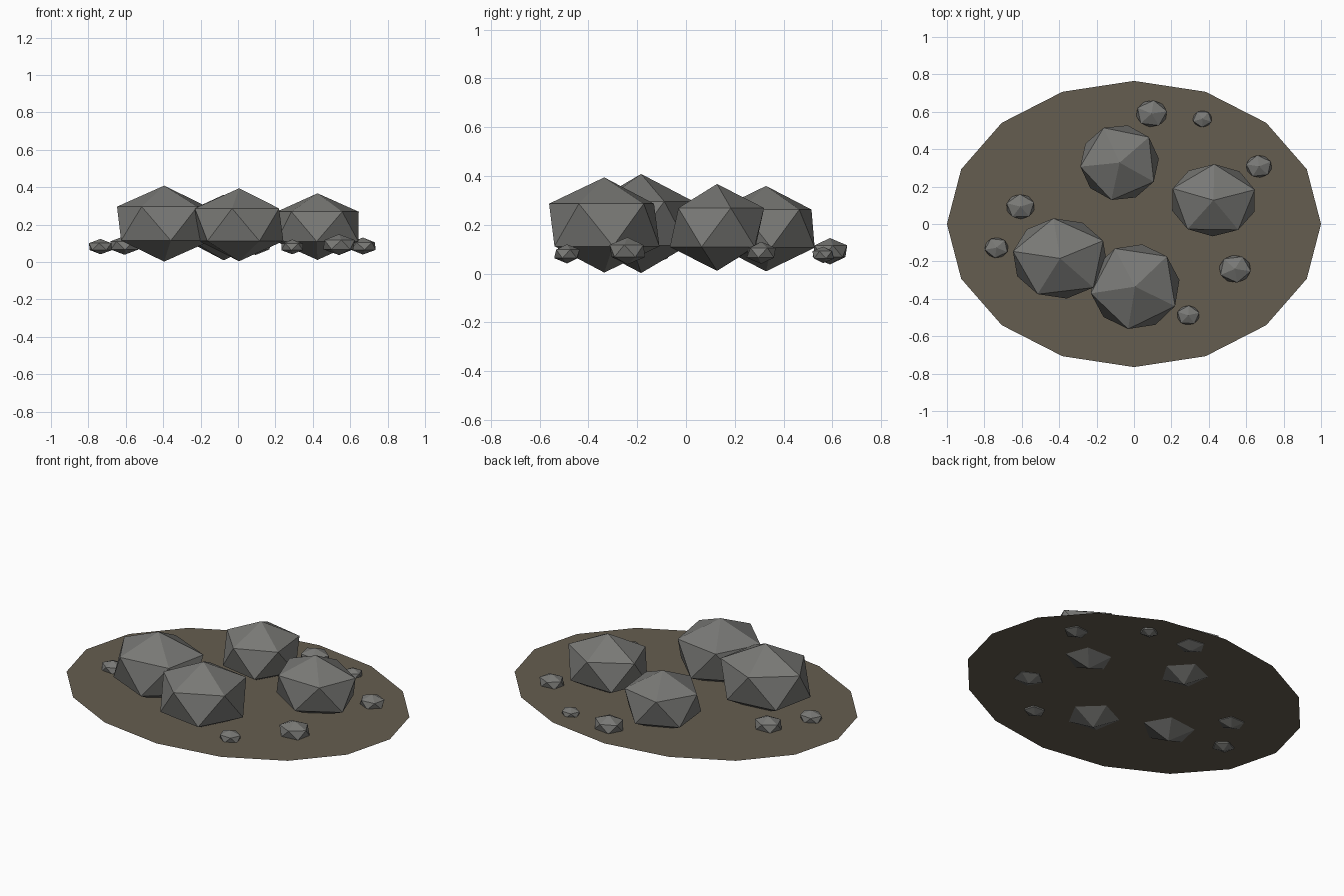
import bpy
from math import radians
from mathutils import Matrix

if "Cube" in bpy.data.objects:
    bpy.data.objects.remove(bpy.data.objects["Cube"])


def material(name, color):
    m = bpy.data.materials.new(name)
    m.diffuse_color = (*color, 1)
    m.use_nodes = True
    m.node_tree.nodes["Principled BSDF"].inputs["Base Color"].default_value = m.diffuse_color
    return m


stone = material("stone", (0.19, 0.19, 0.18))
soil = material("soil", (0.13, 0.11, 0.08))


def rock(name, center, radii, turn):
    """Flat-shaded icosahedron, turned about z and then squashed."""
    bpy.ops.mesh.primitive_ico_sphere_add(subdivisions=1, radius=1)
    ob = bpy.context.object
    ob.name = name
    ob.data.transform(Matrix.Diagonal((*radii, 1)) @ Matrix.Rotation(radians(turn), 4, 'Z'))
    ob.location = center
    ob.data.materials.append(stone)


# Ground patch: thin 16-sided oval sheet
GROUND_Z = 0.07
bpy.ops.mesh.primitive_circle_add(vertices=16, radius=1, fill_type='NGON',
                                  location=(0, 0, GROUND_Z))
ground = bpy.context.object
ground.name = "ground_patch"
ground.data.transform(Matrix.Diagonal((1, 0.765, 1, 1)))
ground.data.materials.append(soil)

# Four boulders, sunk through the ground
boulders = [
    ((-0.395, -0.184, 0.205), (0.286, 0.242, 0.203), 26),
    ((0.006, -0.335, 0.199), (0.268, 0.256, 0.195), -27),
    ((0.425, 0.127, 0.189), (0.258, 0.216, 0.178), 17),
    ((-0.077, 0.328, 0.184), (0.236, 0.228, 0.175), -30),
]
for i, (center, radii, turn) in enumerate(boulders):
    rock(f"boulder_{i + 1}", center, radii, turn)

# Ring of pebbles: x, y, width radius, turn
pebbles = [
    (0.094, 0.590, 0.093, 10),
    (0.366, 0.562, 0.058, -20),
    (0.668, 0.308, 0.078, 25),
    (0.540, -0.240, 0.096, -10),
    (0.290, -0.488, 0.068, 15),
    (-0.735, -0.127, 0.071, -25),
    (-0.607, 0.093, 0.086, 20),
]
for i, (x, y, r, turn) in enumerate(pebbles):
    rz = 0.58 * r
    rock(f"pebble_{i + 1}", (x, y, 0.052 + 0.73 * rz), (r, 0.86 * r, rz), turn)
